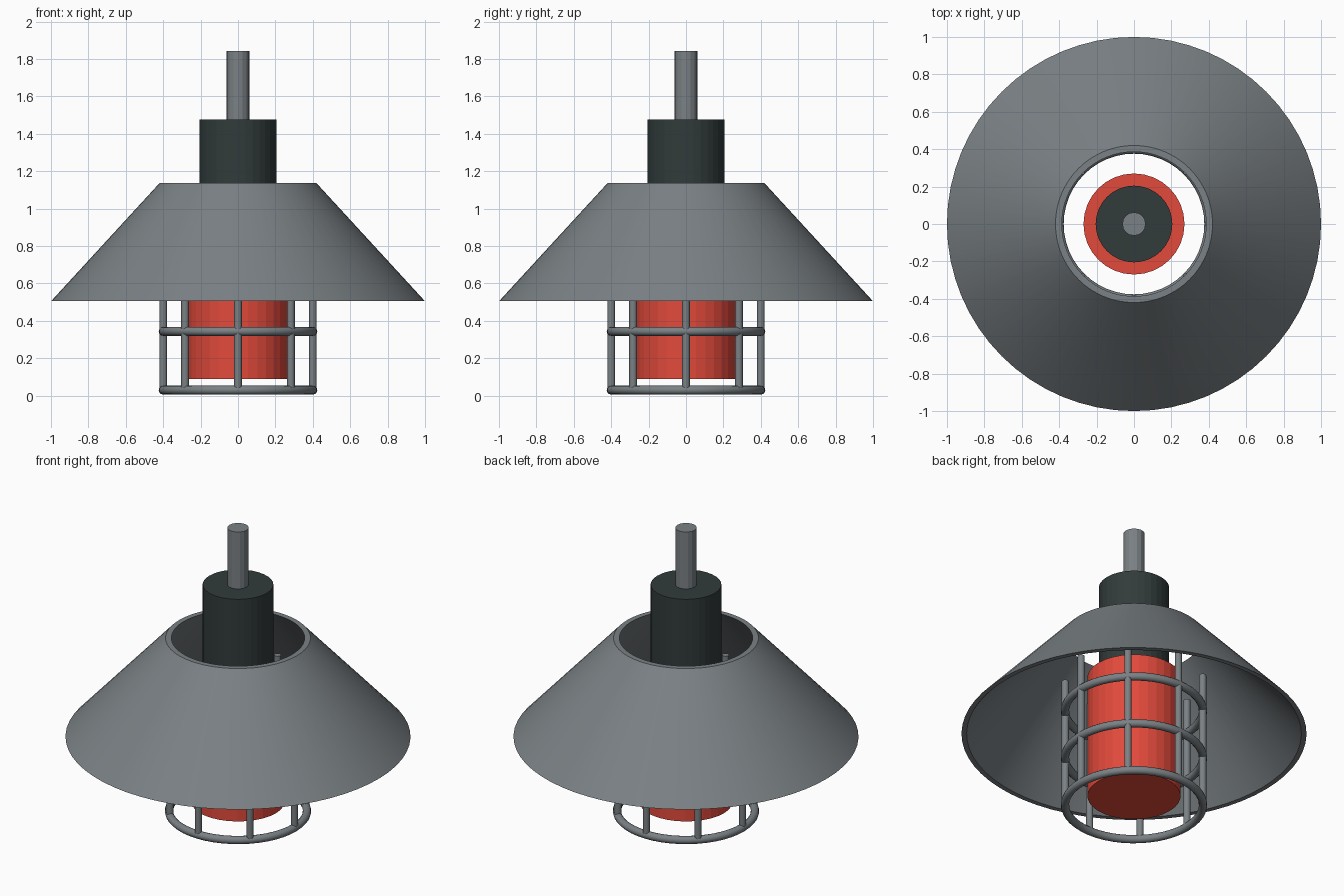
import bpy, bmesh, math

if "Cube" in bpy.data.objects:
    bpy.data.objects.remove(bpy.data.objects["Cube"])


def material(name, rgb):
    m = bpy.data.materials.new(name)
    m.diffuse_color = (*rgb, 1.0)
    m.use_nodes = True
    m.node_tree.nodes["Principled BSDF"].inputs["Base Color"].default_value = m.diffuse_color
    return m


GREY = material("grey metal", (0.195, 0.218, 0.232))
RED = material("red glass", (0.76, 0.068, 0.044))
DARK = material("dark socket", (0.031, 0.043, 0.043))


def lathe(name, profile, segments, mat, closed=False, smooth=30):
    """Spin a list of (radius, z) points round the z axis."""
    bm = bmesh.new()
    rings = []
    for r, z in profile:
        rings.append([bm.verts.new((r * math.cos(a), r * math.sin(a), z))
                      for a in (2 * math.pi * i / segments for i in range(segments))])
    pairs = list(zip(rings, rings[1:]))
    if closed:
        pairs.append((rings[-1], rings[0]))
    else:
        bm.faces.new(rings[0])
        bm.faces.new(rings[-1])
    for low, high in pairs:
        for i in range(segments):
            j = (i + 1) % segments
            bm.faces.new((low[i], low[j], high[j], high[i]))
    bmesh.ops.recalc_face_normals(bm, faces=bm.faces)
    mesh = bpy.data.meshes.new(name)
    bm.to_mesh(mesh)
    bm.free()
    mesh.materials.append(mat)
    obj = bpy.data.objects.new(name, mesh)
    bpy.context.collection.objects.link(obj)
    if smooth:
        bpy.ops.object.select_all(action='DESELECT')
        obj.select_set(True)
        bpy.context.view_layer.objects.active = obj
        bpy.ops.object.shade_smooth_by_angle(angle=math.radians(smooth))
    return obj


# Open conical shade with a thin wall
lathe("shade", [(1.0, 0.505), (0.42, 1.136), (0.386, 1.136), (0.97, 0.505)],
      64, GREY, closed=True)

# Lamp body, socket and hanging rod
lathe("glass", [(0.27, 0.088), (0.27, 0.88)], 32, RED, smooth=0)
lathe("socket", [(0.205, 0.875), (0.205, 1.478)], 32, DARK, smooth=0)
lathe("rod", [(0.0625, 1.47), (0.0625, 1.842)], 16, GREY, smooth=0)

# Cage: three round hoops
CAGE = 0.4
HOOP = 0.024
for k, z in enumerate((0.03, 0.344, 0.658)):
    section = [(CAGE + HOOP * math.cos(t), z + HOOP * math.sin(t))
               for t in (2 * math.pi * i / 12 for i in range(12))]
    lathe(f"cage_hoop_{k + 1}", section, 48, GREY, closed=True, smooth=40)

# Cage: eight upright bars
for k in range(8):
    a = k * math.pi / 4
    bar = lathe(f"cage_bar_{k + 1}", [(0.021, 0.03), (0.021, 0.875)], 12, GREY, smooth=40)
    bar.location = (CAGE * math.cos(a), CAGE * math.sin(a), 0)
